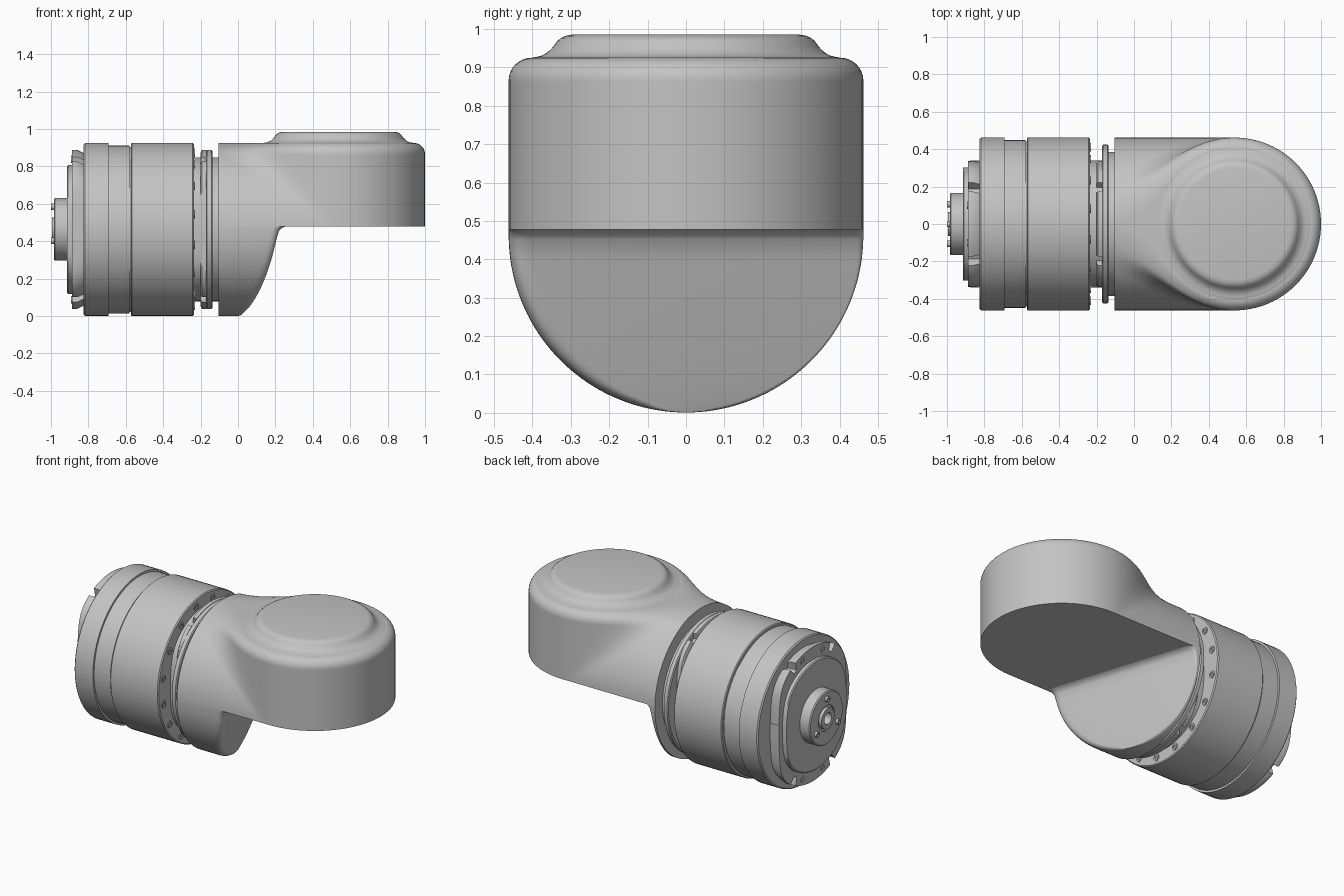
import bpy, bmesh, math
from math import sin, cos, pi, sqrt, hypot

if "Cube" in bpy.data.objects:
    bpy.data.objects.remove(bpy.data.objects["Cube"])

grey = bpy.data.materials.new("machined_grey")
grey.use_nodes = True
colour = (0.55, 0.55, 0.55, 1)
grey.diffuse_color = colour
grey.node_tree.nodes["Principled BSDF"].inputs["Base Color"].default_value = colour

AXIS_Z = 0.463   # height of the horizontal axis
RAD = 0.462      # shared outer radius
HEAD_X = 0.538   # centre of the upright head
NECK_X = -0.105  # open end of the housing


def loft(name, rings, angle=35):
    """Skin equal-length closed rings and cap both ends."""
    bm = bmesh.new()
    loops = [[bm.verts.new(p) for p in ring] for ring in rings]
    n = len(loops[0])
    for a, b in zip(loops, loops[1:]):
        for i in range(n):
            j = (i + 1) % n
            bm.faces.new((a[i], a[j], b[j], b[i]))
    bm.faces.new(loops[0])
    bm.faces.new(loops[-1])
    bmesh.ops.recalc_face_normals(bm, faces=bm.faces)
    mesh = bpy.data.meshes.new(name)
    bm.to_mesh(mesh)
    bm.free()
    obj = bpy.data.objects.new(name, mesh)
    bpy.context.collection.objects.link(obj)
    mesh.materials.append(grey)
    bpy.ops.object.select_all(action="DESELECT")
    bpy.context.view_layer.objects.active = obj
    obj.select_set(True)
    bpy.ops.object.shade_smooth_by_angle(angle=math.radians(angle))


def turned(name, profile, y=0, z=AXIS_Z, flat=None, notch=None, n=96):
    """Turn (x, radius) points about x; flat softly trims the sides, notch cuts the rim."""
    rings = []
    for x, r in profile:
        ring = []
        for i in range(n):
            a = 2 * pi * i / n
            rr = min(r, notch(a)) if notch else r
            dy = rr * cos(a)
            if flat:
                dy /= (1 + abs(dy / flat) ** 8) ** 0.125
            ring.append((x, y + dy, z + rr * sin(a)))
        rings.append(ring)
    loft(name, rings)


# Upper housing: horizontal barrel blended into the upright head
def blended_width(x, wh, r):
    """Half width at x of a strip and a disc joined by a soft fillet."""
    k = max(0.001, min(0.3, r - wh))
    lo, hi = 0, 0.6
    for _ in range(26):
        y = (lo + hi) / 2
        disc, strip = hypot(x - HEAD_X, y) - r, y - wh
        h = max(k - abs(disc - strip), 0) / k
        if min(disc, strip) - h * h * k / 4 < 0:
            lo = y
        else:
            hi = y
    return max(lo, 0.0005)


def upper_ring(z):
    wh = sqrt(max(RAD ** 2 - (z - AXIS_Z) ** 2, 1e-6))
    r = RAD
    if z > 0.865:
        r = RAD - 0.06 + 0.06 * sqrt(max(0, 1 - ((z - 0.865) / 0.06) ** 2))
    xs = [NECK_X + (HEAD_X - NECK_X) * i / 60 for i in range(60)]
    side = [(x, blended_width(x, wh, r)) for x in xs]
    arc = [(HEAD_X + r * sin(pi * i / 48), r * cos(pi * i / 48)) for i in range(49)]
    return [(x, y, z) for x, y in side + arc + [(x, -y) for x, y in reversed(side)]]


levels = [0.478] + [AXIS_Z + RAD * sin(pi / 2 * i / 40) for i in range(2, 40)] + [0.9249]
loft("upper_housing", [upper_ring(z) for z in levels])


# Lower housing: barrel underside cut by a skewed, leaning plane
def corner(a, b, c):
    """Rounded corner at b between points a and c."""
    ts = [i / 8 for i in range(9)]
    return [tuple((1 - t) ** 2 * p + 2 * t * (1 - t) * q + t * t * s
                  for p, q, s in zip(a, b, c)) for t in ts]


def lower_ring(z):
    w = sqrt(max(RAD ** 2 - (z - AXIS_Z) ** 2, 1e-5))
    flare = 0
    if z > 0.43:
        flare = 0.045 * (1 - sqrt(max(0, 1 - ((z - 0.43) / 0.05) ** 2)))

    def cut(y):
        return 0.174 * z - 0.324 * y + flare

    c = min(0.06, w * 0.4)
    d = min(c, 0.4 * (cut(w) - NECK_X))
    pts = [(NECK_X, w)]
    pts += corner((cut(w) - d, w), (cut(w), w), (cut(w - d), w - d))
    pts += corner((cut(c - w), c - w), (cut(-w), -w), (cut(-w) - c, -w))
    pts += [(NECK_X, -w)]
    return [(x, y, z) for x, y in pts]


levels = [AXIS_Z - RAD * cos(pi / 2 * i / 40) for i in range(38)]
loft("lower_housing", [lower_ring(z) for z in levels + [0.452, 0.46, 0.467, 0.473, 0.479]], 50)

# Raised lid on the head, flaring softly into the top
lid = [(0.92, 0.41), (0.9256, 0.402), (0.927, 0.39), (0.931, 0.375), (0.938, 0.362),
       (0.948, 0.351), (0.958, 0.343), (0.968, 0.336), (0.976, 0.327), (0.982, 0.315),
       (0.985, 0.298)]
loft("head_lid", [[(HEAD_X + r * cos(pi * i / 48), r * sin(pi * i / 48), z)
                   for i in range(96)] for z, r in lid])

# Motor drum with stepped band and seam grooves
turned("motor_drum", [
    (-0.825, 0.445), (-0.825, 0.455), (-0.818, RAD), (-0.693, RAD), (-0.693, 0.449),
    (-0.58, 0.449), (-0.58, 0.442), (-0.573, 0.442), (-0.573, 0.457), (-0.568, RAD),
    (-0.242, RAD), (-0.236, 0.456), (-0.236, 0.38)])


# Couplings: flanges with notched lugs at each end of the drum
def notched(a):
    gap = min(abs((a - m * pi / 180 + pi) % (2 * pi) - pi) for m in (62, 118, 242, 298))
    return 0.375 if gap < 0.06 else 1


turned("neck_inner", [(-0.24, 0.385), (-0.16, 0.385)], flat=0.36)
turned("neck_outer", [(-0.16, 0.385), (-0.1, 0.385)])
turned("neck_flange", [(-0.17, 0.418), (-0.165, 0.425), (-0.142, 0.425), (-0.137, 0.418)])
turned("neck_lugs", [(-0.2, 0.41), (-0.193, 0.425), (-0.168, 0.425)],
       flat=0.345, notch=notched, n=240)
turned("end_lugs", [(-0.888, 0.425), (-0.86, 0.425), (-0.82, 0.405)],
       flat=0.345, notch=notched, n=240)
turned("end_plate", [(-0.914, 0.338), (-0.908, 0.345), (-0.88, 0.345)], flat=0.32)

# Output hub with hollow centre boss
turned("hub", [(-0.91, 0.167), (-0.978, 0.167), (-0.984, 0.161), (-0.984, 0.08), (-0.975, 0.08),
               (-0.975, 0.065), (-0.994, 0.065), (-0.994, 0.036), (-0.94, 0.036)], n=64)


# Socket screws on the hub, the end lugs and the drum's inner face
def screw(name, tip, base, r, dist, deg):
    a = math.radians(deg)
    sunk = tip + math.copysign(0.008, base - tip)
    turned(name, [(base, r), (tip, r), (tip, r * 0.5), (sunk, r * 0.5)],
           dist * cos(a), AXIS_Z + dist * sin(a), n=16)


for i in range(3):
    screw("hub_screw", -1.0, -0.98, 0.017, 0.122, 90 + 120 * i)
for deg in (75, 105, 255, 285):
    screw("lug_screw", -0.892, -0.87, 0.02, 0.388, deg)
for i in range(16):
    screw("drum_screw", -0.231, -0.25, 0.022, 0.418, 11.25 + 22.5 * i)

# Side keys beside the end plate
for side in (-1, 1):
    bpy.ops.mesh.primitive_cube_add(size=1, location=(-0.85, side * 0.33, AXIS_Z))
    key = bpy.context.object
    key.name = "side_key"
    key.scale = (0.055, 0.02, 0.11)
    key.data.materials.append(grey)
